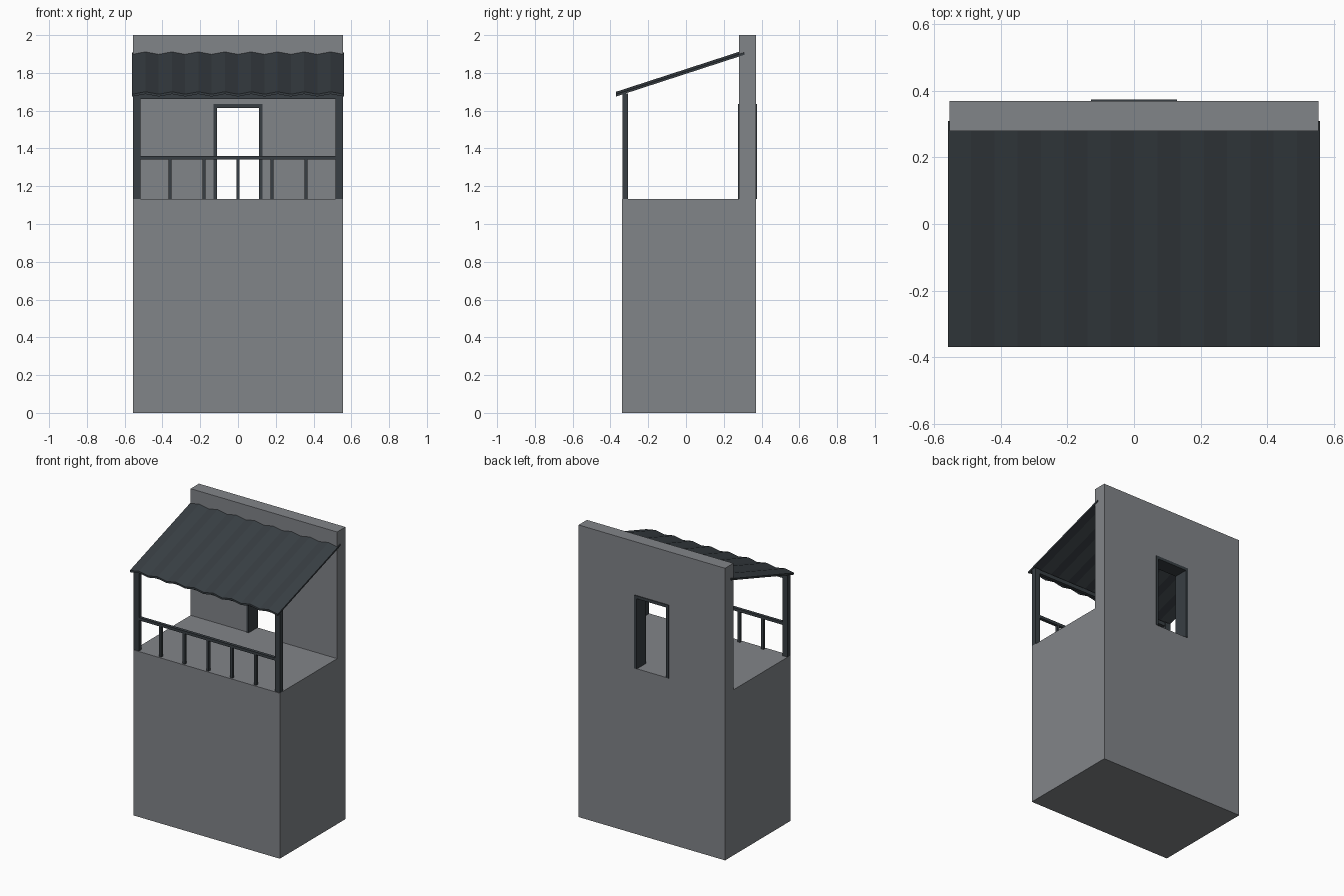
import bpy, bmesh, math

if "Cube" in bpy.data.objects:
    bpy.data.objects.remove(bpy.data.objects["Cube"])


def material(name, rgb):
    m = bpy.data.materials.new(name)
    m.diffuse_color = (*rgb, 1)
    m.use_nodes = True
    m.node_tree.nodes["Principled BSDF"].inputs["Base Color"].default_value = m.diffuse_color
    return m


GREY = material("wall_grey", (0.222, 0.233, 0.250))
DARK = material("dark_slate", (0.040, 0.049, 0.057))


def prism(name, pts, axis, lo, hi, mat):
    """Extrude a 2D outline: axis 'x' takes (y, z) points, axis 'y' takes (x, z)."""
    bm = bmesh.new()
    if axis == "x":
        verts = [bm.verts.new((lo, a, b)) for a, b in pts]
        move = (hi - lo, 0, 0)
    else:
        verts = [bm.verts.new((a, lo, b)) for a, b in pts]
        move = (0, hi - lo, 0)
    face = bm.faces.new(verts)
    ext = bmesh.ops.extrude_face_region(bm, geom=[face], use_keep_orig=True)
    bmesh.ops.translate(bm, vec=move,
                        verts=[v for v in ext["geom"] if isinstance(v, bmesh.types.BMVert)])
    bmesh.ops.recalc_face_normals(bm, faces=bm.faces)
    me = bpy.data.meshes.new(name)
    bm.to_mesh(me)
    bm.free()
    me.materials.append(mat)
    ob = bpy.data.objects.new(name, me)
    bpy.context.collection.objects.link(ob)
    return ob


def box(name, x0, x1, y0, y1, z0, z1, mat):
    return prism(name, [(x0, z0), (x1, z0), (x1, z1), (x0, z1)], "y", y0, y1, mat)


FLOOR = 1.133

# Base block and back wall as one L-shaped profile
building = prism("building", [(-0.34, 0), (0.37, 0), (0.37, 2), (0.28, 2),
                              (0.28, FLOOR), (-0.34, FLOOR)], "x", -0.555, 0.555, GREY)

# Doorway hole
cutter = box("doorway_cutter", -0.12, 0.12, 0.2, 0.45, FLOOR, 1.624, GREY)
cutter.hide_render = True
mod = building.modifiers.new("doorway", "BOOLEAN")
mod.operation = "DIFFERENCE"
mod.solver = "EXACT"
mod.object = cutter
bpy.context.view_layer.objects.active = building
bpy.ops.object.modifier_apply(modifier=mod.name)
bpy.data.objects.remove(cutter)

# Door frame lining the hole
prism("door_frame", [(-0.13, FLOOR), (-0.13, 1.635), (0.13, 1.635), (0.13, FLOOR),
                     (0.112, FLOOR), (0.112, 1.615), (-0.112, 1.615), (-0.112, FLOOR)],
      "y", 0.275, 0.375, DARK)

# Corner posts
for side, s in (("left", -1), ("right", 1)):
    x0, x1 = sorted((s * 0.516, s * 0.555))
    box(side + "_post", x0, x1, -0.336, -0.306, FLOOR, 1.69, DARK)

# Beam under the eave, hand rail and balusters
box("eave_beam", -0.516, 0.516, -0.332, -0.310, 1.663, 1.69, DARK)
box("hand_rail", -0.516, 0.516, -0.332, -0.310, 1.342, 1.361, DARK)
for i in range(-2, 3):
    x = i * 0.18
    box("baluster", x - 0.009, x + 0.009, -0.330, -0.312, FLOOR, 1.345, DARK)

# Corrugated roof: zigzag section, sheared upward toward the wall
N, WAVE, THICK = 16, 0.013, 0.012
xs = [-0.56 + 1.12 * i / N for i in range(N + 1)]
top = [(x, 1.687 + WAVE * (i % 2)) for i, x in enumerate(xs)]
under = [(x, z - THICK) for x, z in reversed(top)]
roof = prism("corrugated_roof", top + under, "y", -0.37, 0.31, DARK)
for v in roof.data.vertices:
    v.co.z += (v.co.y + 0.37) * 0.325
